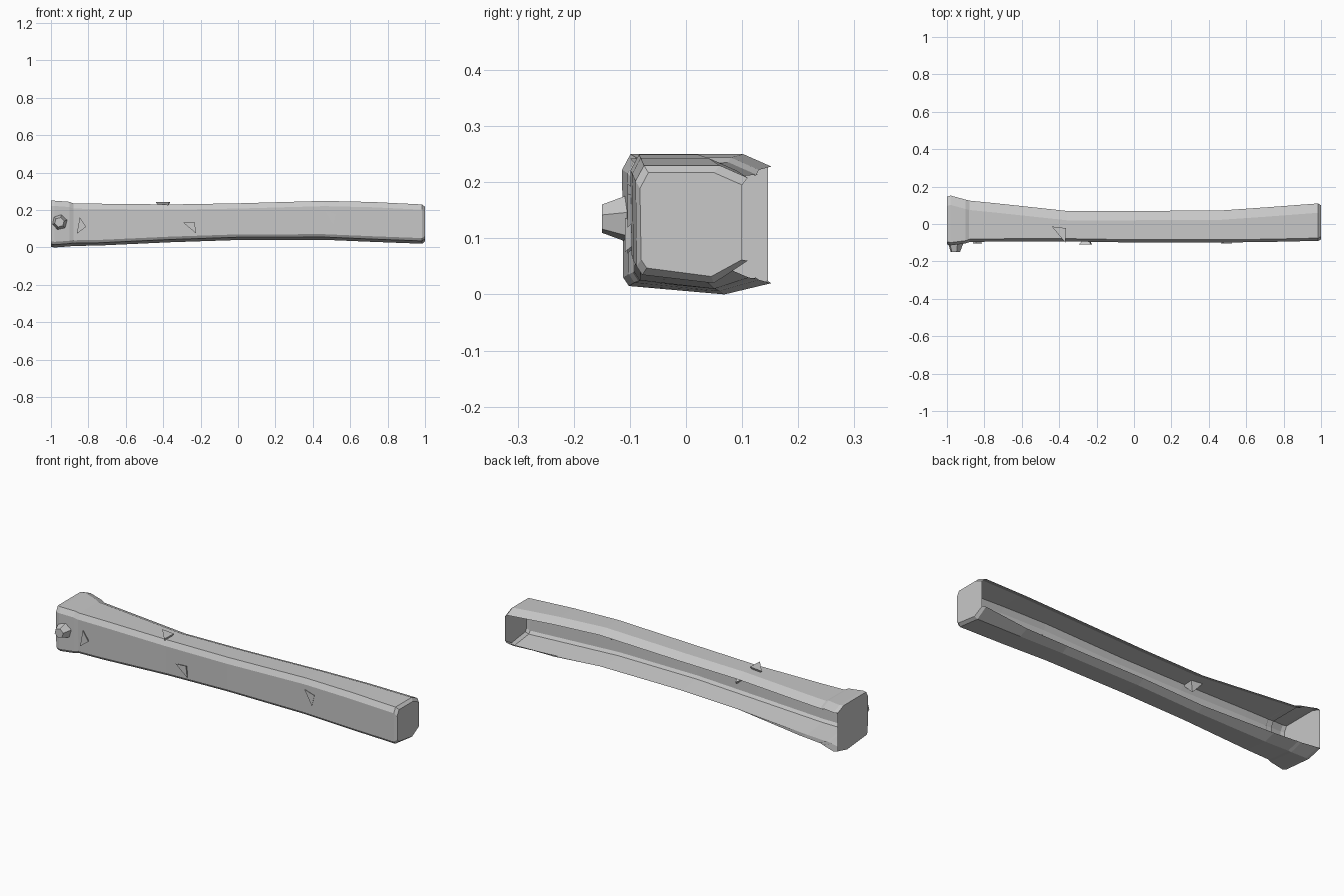
import bpy, bmesh, math
from mathutils import Matrix, Vector

cube = bpy.data.objects.get("Cube")
if cube:
    bpy.data.objects.remove(cube, do_unlink=True)

# one weathered grey for everything
grey = bpy.data.materials.new("weathered_grey")
grey.use_nodes = True
COLOUR = (0.58, 0.58, 0.58, 1)
grey.diffuse_color = COLOUR
grey.node_tree.nodes["Principled BSDF"].inputs["Base Color"].default_value = COLOUR


def finish(name, bm):
    mesh = bpy.data.meshes.new(name)
    bm.to_mesh(mesh)
    bm.free()
    mesh.materials.append(grey)
    obj = bpy.data.objects.new(name, mesh)
    bpy.context.collection.objects.link(obj)
    return obj


def section(bm, x, front, back, bottom, top, lift=0.02):
    """Chamfered channel outline, open toward the back."""
    profile = [(back, top - 0.022), (back - 0.05, top),
               (front + 0.015, top), (front, top - 0.028),
               (front + 0.002, bottom + 0.03), (front + 0.012, bottom + 0.015),
               (back * 0.45, bottom), (back, bottom + lift)]
    return [bm.verts.new((x, y, z)) for y, z in profile]


def skin(bm, rings):
    for a, b in zip(rings, rings[1:]):
        for i in range(len(a) - 1):
            bm.faces.new((a[i], a[i + 1], b[i + 1], b[i]))


# hollow beam: x, front, back, bottom, top, rear lower lift
bm = bmesh.new()
stations = [(-0.91, -0.097, 0.128, 0.008, 0.236, 0.02),
            (-0.75, -0.094, 0.112, 0.010, 0.234, 0.02),
            (-0.36, -0.093, 0.070, 0.028, 0.230, 0.02),
            (0.00, -0.099, 0.070, 0.040, 0.236, 0.02),
            (0.46, -0.099, 0.072, 0.041, 0.249, 0.02),
            (0.72, -0.096, 0.090, 0.030, 0.243, 0.02),
            (0.985, -0.090, 0.110, 0.020, 0.230, 0.04)]
rings = [section(bm, *s) for s in stations]
# slightly domed end plate
tip = section(bm, 1.0, -0.082, 0.100, 0.032, 0.217, 0.03)
skin(bm, rings + [tip])
bm.faces.new(tip)
finish("hollow_beam", bm)

# flared collar with a recessed end plate
bm = bmesh.new()
collar = [section(bm, -1.0, -0.110, 0.146, 0.004, 0.250),
          section(bm, -0.98, -0.114, 0.152, 0.000, 0.250),
          section(bm, -0.90, -0.104, 0.130, 0.006, 0.244),
          section(bm, -0.875, -0.095, 0.124, 0.010, 0.233)]
skin(bm, collar)
end = bm.faces.new(collar[0])
bmesh.ops.inset_region(bm, faces=[end], thickness=0.025, depth=-0.012)
finish("end_collar", bm)

# bolt on the front of the collar
bm = bmesh.new()
turn = Matrix.Rotation(math.radians(90), 4, 'X')
bmesh.ops.create_cone(bm, cap_ends=True, segments=6, radius1=0.045, radius2=0.026,
                      depth=0.05, matrix=Matrix.Translation((-0.955, -0.125, 0.135)) @ turn)
bmesh.ops.rotate(bm, verts=bm.verts, cent=(-0.955, -0.125, 0.135),
                 matrix=Matrix.Rotation(math.radians(15), 3, 'Y'))
for v in bm.verts:
    v.co.x = max(v.co.x, -0.995)
finish("bolt", bm)


# three-sided splinters punched through the wall
def splinter(name, spot, inward, size, spin):
    bm = bmesh.new()
    aim = Vector(inward).to_track_quat('Z', 'Y').to_matrix().to_4x4()
    bmesh.ops.create_cone(bm, cap_ends=True, segments=3, radius1=size, radius2=0,
                          depth=size * 1.2,
                          matrix=Matrix.Translation(spot) @ aim
                          @ Matrix.Rotation(math.radians(spin), 4, 'Z')
                          @ Matrix.Diagonal((1.3, 0.7, 1, 1)))
    finish(name, bm)


splinter("splinter_collar", (-0.84, -0.080, 0.115), (0, 1, 0), 0.04, 100)
splinter("splinter_middle", (-0.25, -0.085, 0.115), (0, 1, 0), 0.04, 40)
splinter("splinter_outer", (0.50, -0.080, 0.165), (0, 1, 0), 0.04, 60)
splinter("splinter_top", (-0.39, -0.045, 0.212), (0, 0, -1), 0.05, 50)
